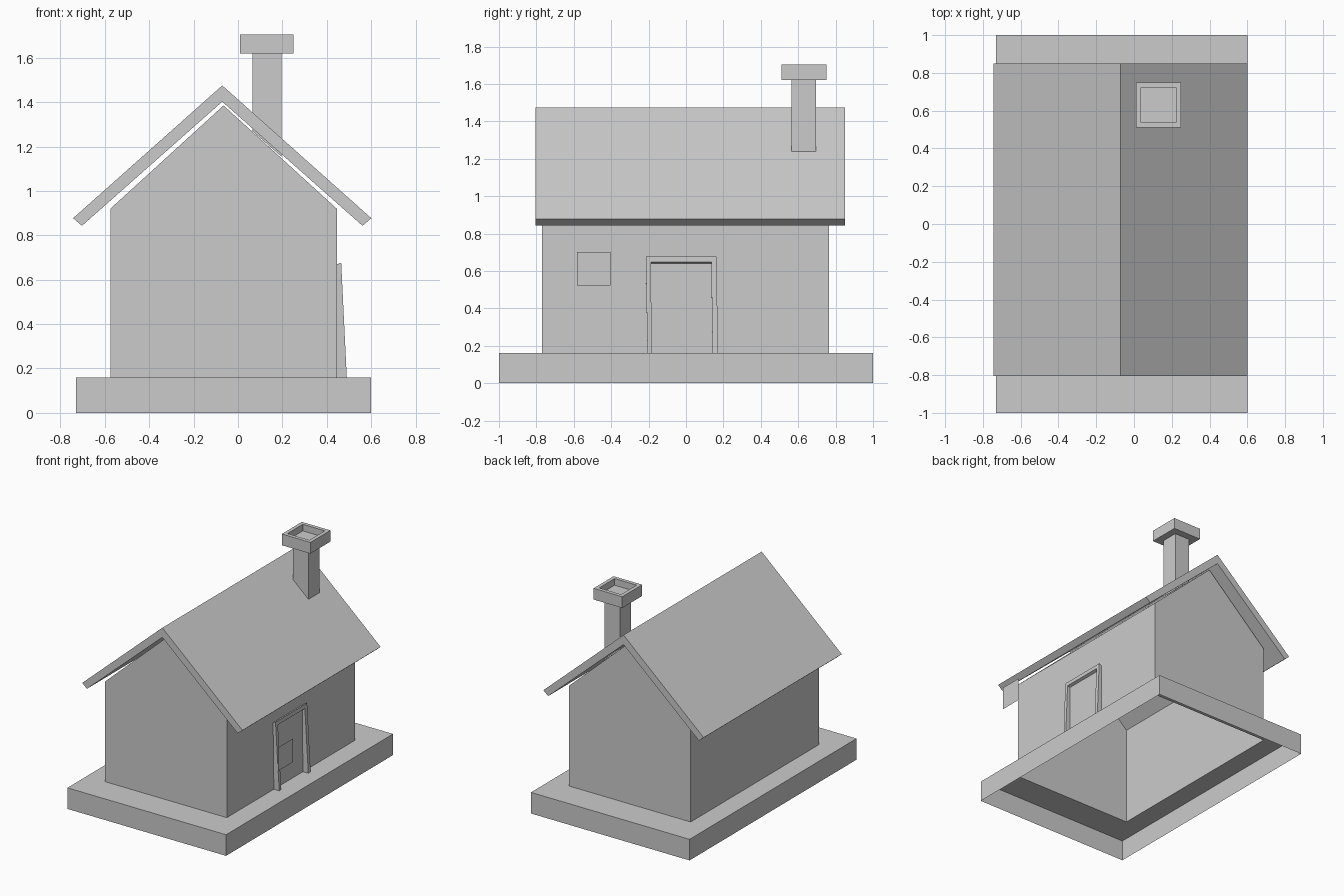
import bpy, bmesh

if "Cube" in bpy.data.objects:
    bpy.data.objects.remove(bpy.data.objects["Cube"])


def finish(name, bm):
    bmesh.ops.recalc_face_normals(bm, faces=bm.faces)
    me = bpy.data.meshes.new(name)
    bm.to_mesh(me)
    bm.free()
    ob = bpy.data.objects.new(name, me)
    bpy.context.collection.objects.link(ob)
    return ob


def rect(bm, x0, x1, y0, y1, z):
    """Four corner vertices of a level rectangle."""
    return [bm.verts.new((x, y, z)) for x, y in ((x0, y0), (x1, y0), (x1, y1), (x0, y1))]


def bridge(bm, a, b):
    """Quads between two closed loops."""
    n = len(a)
    for i in range(n):
        bm.faces.new((a[i], a[(i + 1) % n], b[(i + 1) % n], b[i]))


def prism(name, profile, y0, y1):
    """Extrude an (x, z) profile along y."""
    bm = bmesh.new()
    a, b = ([bm.verts.new((x, y, z)) for x, z in profile] for y in (y0, y1))
    bridge(bm, a, b)
    bm.faces.new(a)
    bm.faces.new(b)
    return finish(name, bm)


# Plinth: skirt and top ring, open underneath
bm = bmesh.new()
wall_rect = (-0.575, 0.445, -0.77, 0.765)
loops = [rect(bm, -0.73, 0.60, -1, 1, 0), rect(bm, -0.73, 0.60, -1, 1, 0.16),
         rect(bm, *wall_rect, 0.16)]
bridge(bm, loops[0], loops[1])
bridge(bm, loops[1], loops[2])

# Walls and gables continue the same hollow shell
e = rect(bm, *wall_rect, 0.92)
w = loops[2]
front, back = (bm.verts.new((-0.065, y, 1.385)) for y in (-0.77, 0.765))
bm.faces.new((w[0], w[1], e[1], front, e[0]))
bm.faces.new((w[2], w[3], e[3], back, e[2]))
bm.faces.new((w[1], w[2], e[2], e[1]))
bm.faces.new((w[3], w[0], e[0], e[3]))
bm.faces.new((e[1], e[2], back, front))
bm.faces.new((e[3], e[0], front, back))
finish("house_shell", bm)

# Roof: thick folded slab with overhang
cx = -0.071
half = [(0.672, 0.877), (0.632, 0.843)]
roof = [(cx, 1.475)] + [(cx + x, z) for x, z in half] + [(cx, 1.402)]
roof += [(cx - x, z) for x, z in reversed(half)]
prism("roof", roof, -0.805, 0.85)

# Chimney stack, foot cut to the roof slope
prism("chimney_stack", [(0.065, 1.63), (0.065, 1.27), (0.195, 1.155), (0.195, 1.63)], 0.565, 0.695)

# Chimney cap with recessed top
bm = bmesh.new()
i = 0.028
cap = (0.01, 0.25, 0.51, 0.75)
inner = (cap[0] + i, cap[1] - i, cap[2] + i, cap[3] - i)
loops = [rect(bm, *cap, 1.62), rect(bm, *cap, 1.705),
         rect(bm, *inner, 1.705), rect(bm, *inner, 1.655)]
for a, b in zip(loops, loops[1:]):
    bridge(bm, a, b)
bm.faces.new(loops[0])
bm.faces.new(loops[-1])
finish("chimney_cap", bm)

# Door frame: two legs and a lintel, leaning back against the wall
outer = [(-0.206, 0.16), (-0.215, 0.677), (0.164, 0.677), (0.17, 0.16)]
inside = [(-0.183, 0.16), (-0.188, 0.647), (0.135, 0.647), (0.142, 0.16)]
bm = bmesh.new()


def frame_loop(pts, at_front):
    out = []
    for y, z in pts:
        x = 0.49 - (z - 0.16) * 0.0485 if at_front else 0.445
        drop = 0 if at_front or z < 0.2 else 0.008
        out.append(bm.verts.new((x, y, z - drop)))
    return out


of, inf = frame_loop(outer, True), frame_loop(inside, True)
ob_, inb = frame_loop(outer, False), frame_loop(inside, False)
for k in range(3):
    for p, q in ((of, inf), (of, ob_), (inf, inb), (ob_, inb)):
        bm.faces.new((p[k], p[k + 1], q[k + 1], q[k]))
for k in (0, 3):
    bm.faces.new((of[k], inf[k], inb[k], ob_[k]))
finish("door_frame", bm)

# Flat square panel standing off the right side
bm = bmesh.new()
bm.faces.new([bm.verts.new((0.744, y, z)) for y, z in
              ((-0.582, 0.522), (-0.405, 0.522), (-0.405, 0.70), (-0.582, 0.70))])
finish("window_panel", bm)
